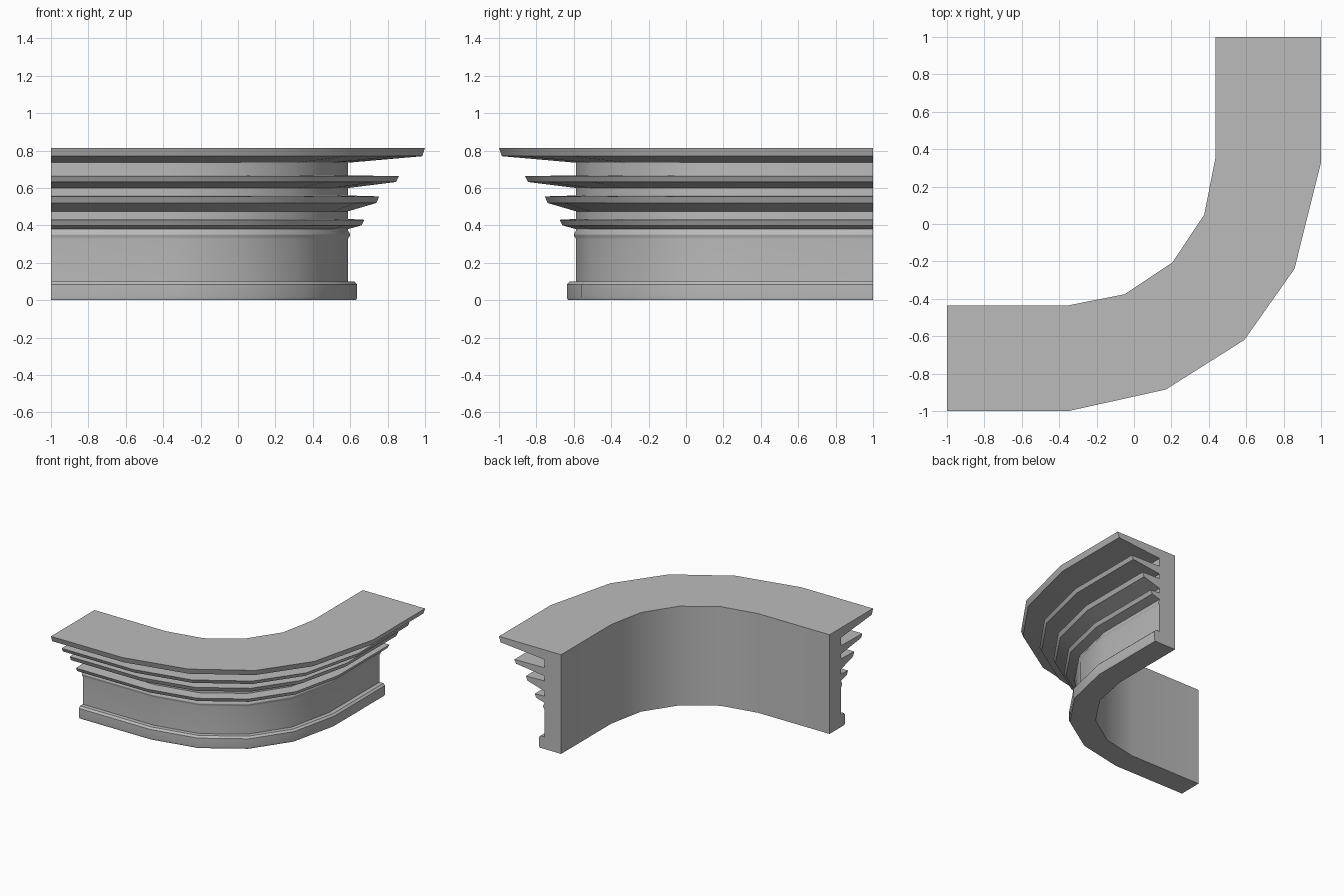
import bpy
import bmesh
import math
from mathutils import Vector

cube = bpy.data.objects.get("Cube")
if cube:
    bpy.data.objects.remove(cube, do_unlink=True)

# Stone colour
stone = bpy.data.materials.new("grey stone")
stone.use_nodes = True
colour = (0.5, 0.5, 0.5, 1.0)
stone.diffuse_color = colour
stone.node_tree.nodes["Principled BSDF"].inputs["Base Color"].default_value = colour

# Plan of the corner: back line on an arc, front line slightly uneven
INNER, OUTER = 0.435, 1.0
CENTRE = Vector((-0.35, 0.35))
back_line = [Vector((-1, -INNER))]
for i in range(5):
    a = math.radians(-90 + 22.5 * i)
    back_line.append(CENTRE + (INNER + 0.35) * Vector((math.cos(a), math.sin(a))))
back_line.append(Vector((INNER, 1)))
front_line = [Vector(p) for p in ((-1, -1), (-0.35, -1), (0.17, -0.885), (0.59, -0.62),
                                  (0.858, -0.24), (1, 0.33), (1, 1))]

# Section: foot, wall, bead, then the overhanging fins and top ledge
WALL = 0.587
section = [(INNER, 0), (0.63, 0), (0.637, 0.015), (0.637, 0.085), (0.622, 0.1), (WALL, 0.1),
           (WALL, 0.325), (0.598, 0.345), (0.598, 0.355), (WALL, 0.375)]
fins = [(0.38, 0.4, 0.43, 0.66, 0.675),
        (0.475, 0.52, 0.555, 0.74, 0.755),
        (0.6, 0.632, 0.663, 0.845, 0.86)]
for root, lip, top, lip_out, top_out in fins:
    section += [(WALL, root), (lip_out, lip), (top_out, top), (WALL, top + 0.005)]
section += [(WALL, 0.735), (0.985, 0.77), (OUTER, 0.815), (INNER, 0.815)]

# Sweep the section around the corner
bm = bmesh.new()
rings = []
for back, front in zip(back_line, front_line):
    ring = []
    for out, z in section:
        p = back.lerp(front, (out - INNER) / (OUTER - INNER))
        ring.append(bm.verts.new((p.x, p.y, z)))
    rings.append(ring)
count = len(section)
for a, b in zip(rings, rings[1:]):
    for j in range(count):
        k = (j + 1) % count
        bm.faces.new((a[j], a[k], b[k], b[j]))
bm.faces.new(rings[0])
bm.faces.new(rings[-1])
bmesh.ops.recalc_face_normals(bm, faces=bm.faces)

mesh = bpy.data.meshes.new("corner_moulding")
bm.to_mesh(mesh)
bm.free()
mesh.materials.append(stone)
moulding = bpy.data.objects.new("corner_moulding", mesh)
bpy.context.collection.objects.link(moulding)

# Smooth round the bend, crisp along the fins and flat on the straights
bpy.ops.object.select_all(action='DESELECT')
moulding.select_set(True)
bpy.context.view_layer.objects.active = moulding
bpy.ops.object.shade_smooth_by_angle(angle=math.radians(30))
weighted = moulding.modifiers.new("weighted_normals", 'WEIGHTED_NORMAL')
weighted.keep_sharp = True
